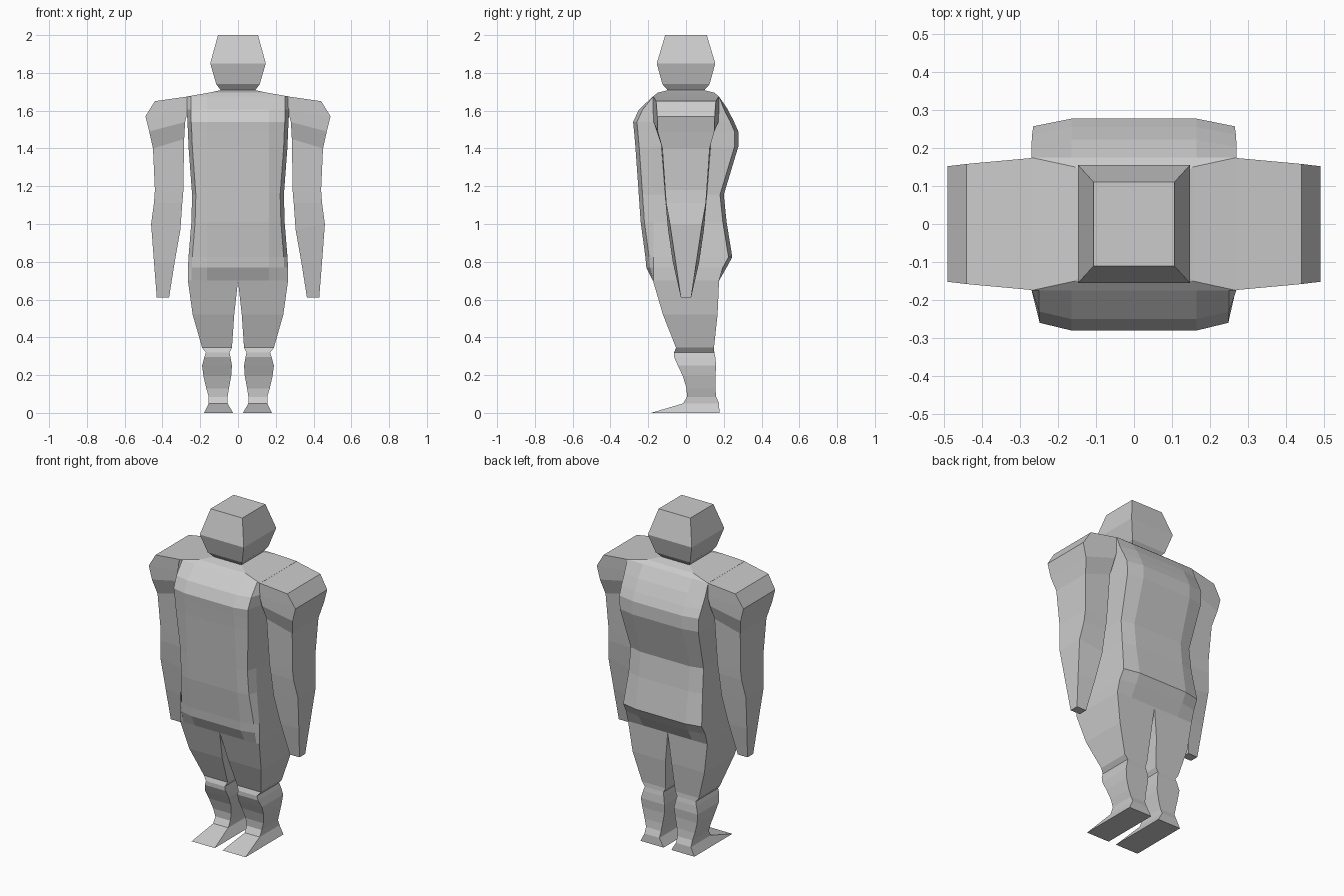
import bpy, bmesh

grey = bpy.data.materials.new("light grey")
grey.diffuse_color = (0.6, 0.6, 0.6, 1)


def loft(name, rings, mirror=False):
    """Skin a stack of equal-length point rings and cap both ends."""
    bm = bmesh.new()
    loops = [[bm.verts.new(p) for p in ring] for ring in rings]
    n = len(loops[0])
    for a, b in zip(loops, loops[1:]):
        for i in range(n):
            j = (i + 1) % n
            bm.faces.new((a[i], a[j], b[j], b[i]))
    bm.faces.new(loops[0])
    bm.faces.new(loops[-1])
    bmesh.ops.recalc_face_normals(bm, faces=bm.faces)
    mesh = bpy.data.meshes.new(name)
    bm.to_mesh(mesh)
    bm.free()
    mesh.materials.append(grey)
    obj = bpy.data.objects.new(name, mesh)
    bpy.context.collection.objects.link(obj)
    if mirror:
        obj.modifiers.new("Mirror", 'MIRROR')
    return obj


def box_ring(z, x0, x1, y0, y1):
    return [(x0, y0, z), (x1, y0, z), (x1, y1, z), (x0, y1, z)]


# Head: z, half width, half depth
loft("head", [box_ring(z, -x, x, -y, y) for z, x, y in (
    (1.70, 0.085, 0.09), (1.74, 0.115, 0.125),
    (1.85, 0.147, 0.155), (2.0, 0.106, 0.11))])

# Neck base sloping out to the shoulders
loft("collar", [box_ring(z, -x, x, -y, y) for z, x, y in (
    (1.675, 0.27, 0.175), (1.695, 0.155, 0.15), (1.71, 0.085, 0.09))])


# Torso: eight-sided section with bevelled front and back panels
def torso_ring(z, w, f, b):
    fy, by = min(-0.175, f + 0.02), max(0.175, b - 0.02)
    half = [(w, by), (w, -0.172), (w - 0.02, fy), (0.165, f)]
    right = [(0.165, b)] + half
    return [(x, y, z) for x, y in right] + [(-x, y, z) for x, y in reversed(right)]


loft("torso", [torso_ring(*r) for r in (
    (0.70, 0.265, -0.175, 0.175), (0.77, 0.265, -0.21, 0.215),
    (0.825, 0.262, -0.215, 0.245), (1.01, 0.247, -0.24, 0.215),
    (1.155, 0.243, -0.25, 0.20), (1.41, 0.262, -0.268, 0.277),
    (1.49, 0.265, -0.275, 0.277), (1.54, 0.268, -0.28, 0.255),
    (1.605, 0.27, -0.25, 0.222), (1.675, 0.27, -0.175, 0.175))])


# Arms: outer x, outer z, outer half depth, inner x, inner z, inner half depth
def arm_ring(xo, zo, yo, xi, zi, yi):
    return [(xo, -yo, zo), (xo, yo, zo), (xi, yi, zi), (xi, -yi, zi)]


loft("arms", [arm_ring(*r) for r in (
    (0.44, 1.65, 0.158, 0.265, 1.675, 0.174),
    (0.49, 1.57, 0.152, 0.265, 1.60, 0.174),
    (0.47, 1.49, 0.15, 0.28, 1.54, 0.172),
    (0.45, 1.40, 0.125, 0.285, 1.45, 0.135),
    (0.44, 1.18, 0.11, 0.29, 1.16, 0.113),
    (0.445, 1.11, 0.105, 0.295, 1.11, 0.108),
    (0.46, 1.00, 0.085, 0.305, 0.97, 0.095),
    (0.445, 0.80, 0.055, 0.335, 0.80, 0.07),
    (0.43, 0.61, 0.027, 0.365, 0.61, 0.027))], mirror=True)

# Legs and feet: z, inner x, outer x, front y, back y
loft("legs", [box_ring(*r) for r in (
    (0.70, 0.0, 0.265, -0.175, 0.175), (0.52, 0.02, 0.24, -0.122, 0.167),
    (0.345, 0.032, 0.19, -0.053, 0.148), (0.32, 0.045, 0.17, -0.063, 0.15),
    (0.295, 0.04, 0.178, -0.063, 0.155), (0.25, 0.032, 0.19, -0.043, 0.16),
    (0.195, 0.036, 0.183, -0.017, 0.155), (0.13, 0.048, 0.168, 0.003, 0.155),
    (0.085, 0.055, 0.155, 0.005, 0.16), (0.05, 0.055, 0.155, -0.015, 0.175),
    (0.0, 0.026, 0.18, -0.185, 0.177))], mirror=True)
